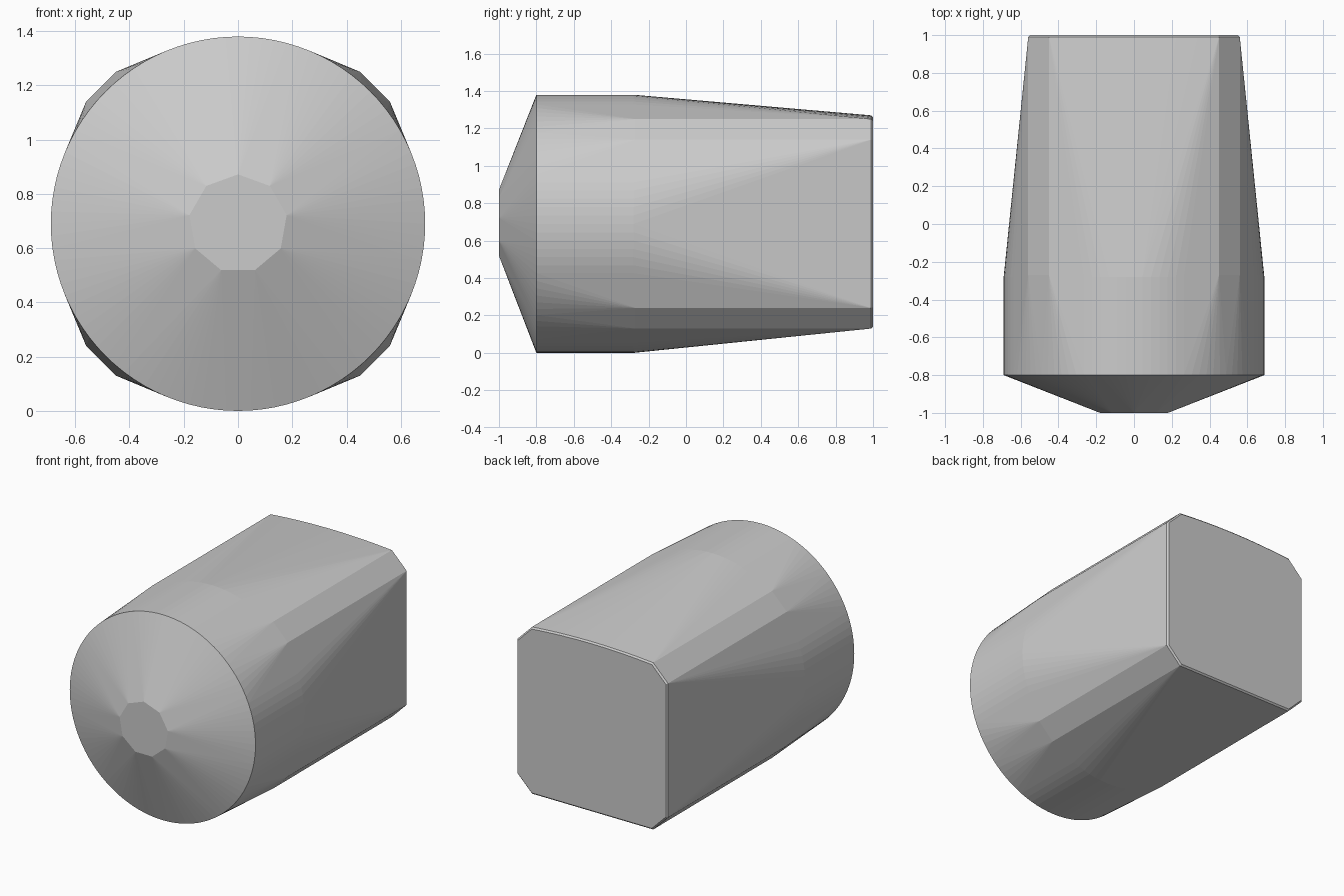
import bpy, bmesh, math

if "Cube" in bpy.data.objects:
    bpy.data.objects.remove(bpy.data.objects["Cube"])

CZ = 0.69          # axis height
bm = bmesh.new()


def ring(radius, y, n):
    for i in range(n):
        a = 2 * math.pi * i / n
        bm.verts.new((radius * math.sin(a), y, CZ + radius * math.cos(a)))


def chamfered_square(y, inset=0.0, crown=0.0):
    a, b = 0.56 - inset, 0.45 - inset * 0.4
    for sx in (-1, 1):
        for sz in (-1, 1):
            bm.verts.new((sx * a, y, CZ + sz * b))
            bm.verts.new((sx * b, y, CZ + sz * a))
    # slightly arched top edge
    if crown:
        for i in range(-3, 4):
            x = i / 4 * b
            bm.verts.new((x, y, CZ + a + crown * (1 - (x / b) ** 2)))


# blunt nine-sided nose, round front body
ring(0.182, -1.0, 9)
ring(0.69, -0.8, 96)
ring(0.69, -0.28, 96)
# chamfered square rear with a tiny edge bevel
chamfered_square(-0.27)
chamfered_square(0.99, crown=0.02)
chamfered_square(1.0, inset=0.01, crown=0.02)

# skin all sections with one convex surface
res = bmesh.ops.convex_hull(bm, input=bm.verts[:])
loose = [v for v in bm.verts if not v.link_faces]
bmesh.ops.delete(bm, geom=loose, context='VERTS')
bmesh.ops.dissolve_limit(bm, angle_limit=math.radians(0.2),
                         verts=bm.verts[:], edges=bm.edges[:])
bmesh.ops.recalc_face_normals(bm, faces=bm.faces[:])

mesh = bpy.data.meshes.new("tapered_body")
bm.to_mesh(mesh)
bm.free()
body = bpy.data.objects.new("tapered_body", mesh)
bpy.context.collection.objects.link(body)
